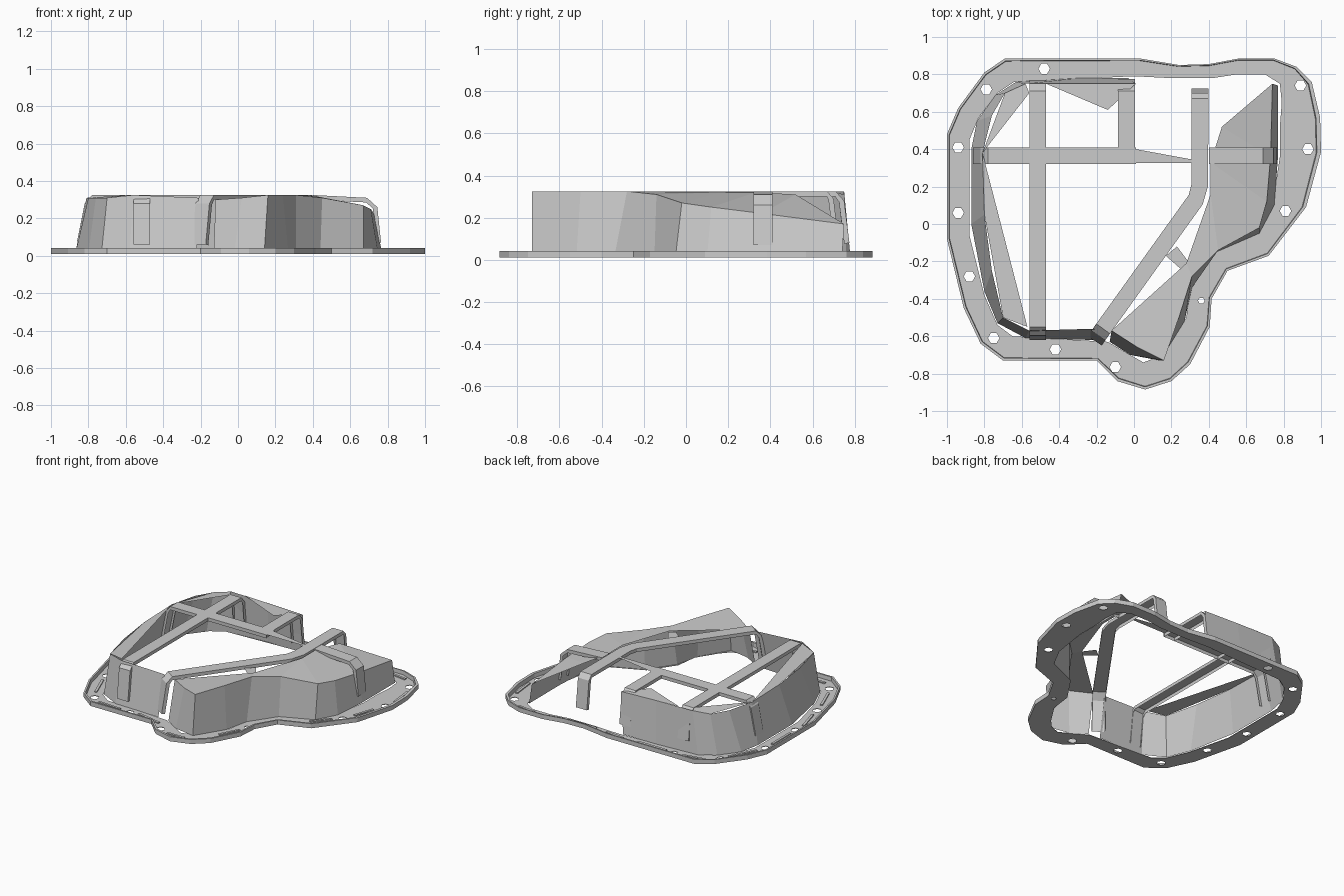
import bpy, bmesh, math
from mathutils import Vector

TOP = 0.325


def make(name, verts, faces):
    me = bpy.data.meshes.new(name)
    me.from_pydata([tuple(v) for v in verts], [], faces)
    me.update()
    ob = bpy.data.objects.new(name, me)
    bpy.context.collection.objects.link(ob)
    return ob


# Mounting flange, a thin plate with a raised outer lip
# Rows are outer x, y and inner x, y, going clockwise
ring = [(-.69, .885, -.64, .76), (.03, .885, 0, .79), (.24, .85, .20, .78),
        (.40, .855, .42, .78), (.56, .885, .55, .80), (.75, .885, .70, .80),
        (.87, .84, .78, .75), (.95, .76, .79, .65), (.995, .57, .78, .52),
        (1.0, .385, .78, .36), (.92, .09, .74, .10), (.72, -.17, .66, -.05),
        (.50, -.25, .43, -.15), (.415, -.40, .30, -.34), (.405, -.55, .28, -.50),
        (.30, -.75, .19, -.64), (.20, -.84, .13, -.71), (.06, -.885, .05, -.74),
        (-.09, -.84, -.02, -.70), (-.20, -.73, -.14, -.63), (-.70, -.73, -.65, -.60),
        (-.82, -.64, -.73, -.54), (-.91, -.45, -.80, -.38), (-1, -.08, -.88, -.06),
        (-1, .48, -.88, .45), (-.94, .62, -.83, .57), (-.80, .81, -.73, .70)]
# Section: fraction from outer to inner edge, and height
section = [(0, .043), (.1, .043), (.12, .014), (1, .014), (1, .01), (0, .01)]
verts, faces, n, m = [], [], len(ring), len(section)
for ox, oy, ix, iy in ring:
    verts += [(ox + (ix - ox) * u, oy + (iy - oy) * u, z) for u, z in section]
for i in range(n):
    j = (i + 1) % n
    for k in range(m):
        l = (k + 1) % m
        faces.append((m * i + k, m * j + k, m * j + l, m * i + l))
flange = make("flange", verts, faces)
bm = bmesh.new()
bm.from_mesh(flange.data)
bmesh.ops.recalc_face_normals(bm, faces=bm.faces)
bm.to_mesh(flange.data)
bm.free()

# Hexagonal bolt holes
bolts = [(-.48, .83), (-.79, .72), (-.94, .41), (-.94, .06), (-.88, -.28), (-.75, -.61),
         (-.42, -.67), (-.10, -.765), (.36, -.41), (.81, .07), (.93, .40), (.89, .74)]
cv, cf = [], []
for bx, by in bolts:
    b = len(cv)
    r = .018 if bx == .36 else .031
    for z in (-.05, .1):
        cv += [(bx + r * math.cos(a * math.pi / 3), by + r * math.sin(a * math.pi / 3), z)
               for a in range(6)]
    cf.append([b + k for k in reversed(range(6))])
    cf.append([b + 6 + k for k in range(6)])
    cf += [(b + k, b + (k + 1) % 6, b + 6 + (k + 1) % 6, b + 6 + k) for k in range(6)]
cutter = make("bolt_hole_cutter", cv, cf)
cutter.hide_render = True
cutter.hide_viewport = True
mod = flange.modifiers.new("bolt_holes", 'BOOLEAN')
mod.object = cutter
mod.operation = 'DIFFERENCE'
mod.solver = 'EXACT'

# Sealing bead dashes along the flange
dashes = [(-.42, .83, -.18, .83), (-.07, .84, .08, .82), (.17, .81, .40, .81),
          (.44, .82, .55, .84), (.66, .84, .80, .82), (.93, .66, .95, .48),
          (.90, .30, .85, .15), (.76, .02, .66, -.10), (.35, -.48, .28, -.62),
          (.12, -.80, -.02, -.80), (-.16, -.70, -.35, -.66), (-.50, -.67, -.68, -.66),
          (-.79, -.54, -.86, -.36), (-.90, -.20, -.95, -.02), (-.945, .13, -.945, .34),
          (-.92, .48, -.82, .67), (-.72, .80, -.55, .83)]
bv, bf = [], []
for x0, y0, x1, y1 in dashes:
    p, q = Vector((x0, y0, 0)), Vector((x1, y1, 0))
    s = (q - p).normalized().cross(Vector((0, 0, 1))) * .009
    b = len(bv)
    for z in (.012, .022):
        bv += [c + Vector((0, 0, z)) for c in (p - s, p + s, q + s, q - s)]
    bf += [(b + 3, b + 2, b + 1, b), (b + 4, b + 5, b + 6, b + 7)]
    bf += [(b + k, b + (k + 1) % 4, b + 4 + (k + 1) % 4, b + 4 + k) for k in range(4)]
make("sealing_beads", bv, bf)


# Thin cover walls: base x, y and top x, y, top z
def wall(name, rows):
    v, f = [], []
    for bx, by, tx, ty, tz in rows:
        v += [(bx, by, .013), (tx, ty, tz)]
    for i in range(len(rows) - 1):
        f.append((2 * i, 2 * i + 1, 2 * i + 3, 2 * i + 2))
    return make(name, v, f)


wall("left_wall", [(-.03, .78, .01, .75, .31), (-.30, .78, -.28, .75, .32),
                   (-.63, .76, -.58, .75, TOP), (-.74, .69, -.69, .70, .31),
                   (-.84, .55, -.76, .58, .31), (-.87, .40, -.81, .38, .31),
                   (-.87, 0, -.80, .05, .31), (-.80, -.36, -.76, -.25, .31),
                   (-.73, -.53, -.70, -.50, .31), (-.58, -.61, -.56, -.57, TOP),
                   (-.22, -.62, -.21, -.56, .31)])
# Right wall drops toward the back corner
right_rows = [(-.13, -.63, -.12, -.57, .30), (-.02, -.70, .02, -.66, .31),
              (.14, -.73, .16, -.73, TOP), (.27, -.52, .24, -.50, TOP),
              (.31, -.34, .31, -.28, TOP), (.44, -.15, .45, -.14, .31),
              (.67, -.05, .67, -.02, .27), (.75, .10, .71, .12, .25),
              (.77, .36, .73, .36, .22), (.77, .74, .74, .75, .17)]
wall("right_wall", right_rows)

# Remaining pieces of the top skin
skin = [r[2:] for r in right_rows] + [(.47, .52, .31), (.41, .33, .32),
                                      (.41, .16, .32), (.28, -.21, .32)]
make("right_top_skin", skin, [(0, 1, 2, 3, 4, 13), (4, 5, 12, 13), (5, 6, 12),
                              (6, 7, 11, 12), (7, 8, 10, 11), (8, 9, 10)])
scraps = [[(-.81, .38, .31), (-.80, .05, .31), (-.70, -.50, .31), (-.57, -.55, TOP)],
          [(-.81, .38, .31), (-.69, .70, .31), (-.58, .75, TOP), (-.56, .70, TOP)],
          [(-.47, .75, TOP), (.01, .75, .31), (-.14, .61, .32)],
          [(.01, .40, TOP), (.01, .325, TOP), (.31, .325, TOP), (.31, .345, TOP)],
          [(.17, -.17, .31), (.23, -.12, .31), (.29, -.20, .31), (.25, -.24, .31)]]
sv, sf = [], []
for s in scraps:
    sf.append(list(range(len(sv), len(sv) + len(s))))
    sv += s
make("top_skin_patches", sv, sf)


# Channel ribs bent over the cover, with folded edges underneath
def rib(name, path, width=.09, fold=.025):
    pts = [Vector(p) for p in path]
    v, f = [], []
    for i, p in enumerate(pts):
        t = (pts[min(i + 1, len(pts) - 1)] - pts[max(i - 1, 0)]).normalized()
        side = Vector((-t.y, t.x, 0)).normalized()
        down = -t.cross(side).normalized() * fold
        a, b = p + side * width / 2, p - side * width / 2
        v += [a + down, a, b, b + down]
    for i in range(len(pts) - 1):
        for k in range(3):
            f.append((4 * i + k, 4 * i + k + 1, 4 * i + k + 5, 4 * i + k + 4))
    return make(name, v, f)


rib("long_left_rib", [(-.515, -.62, .06), (-.515, -.595, .28), (-.515, -.55, TOP),
                      (-.515, .71, TOP), (-.515, .75, .28), (-.515, .77, .10)])
rib("bent_right_rib", [(-.21, -.625, .06), (-.19, -.595, .28), (-.165, -.56, TOP),
                       (.33, .13, TOP), (.352, .21, TOP), (.352, .67, TOP),
                       (.352, .70, .29), (.352, .725, .08)])
rib("cross_rib", [(-.86, .365, .08), (-.82, .365, .28), (-.78, .365, TOP), (.01, .365, TOP)])
rib("right_cross_rib", [(.40, .365, TOP), (.69, .365, .31), (.745, .365, .26), (.765, .365, .07)])
rib("short_back_rib", [(-.04, .325, TOP), (-.04, .71, TOP), (-.04, .75, .28), (-.04, .775, .08)])
